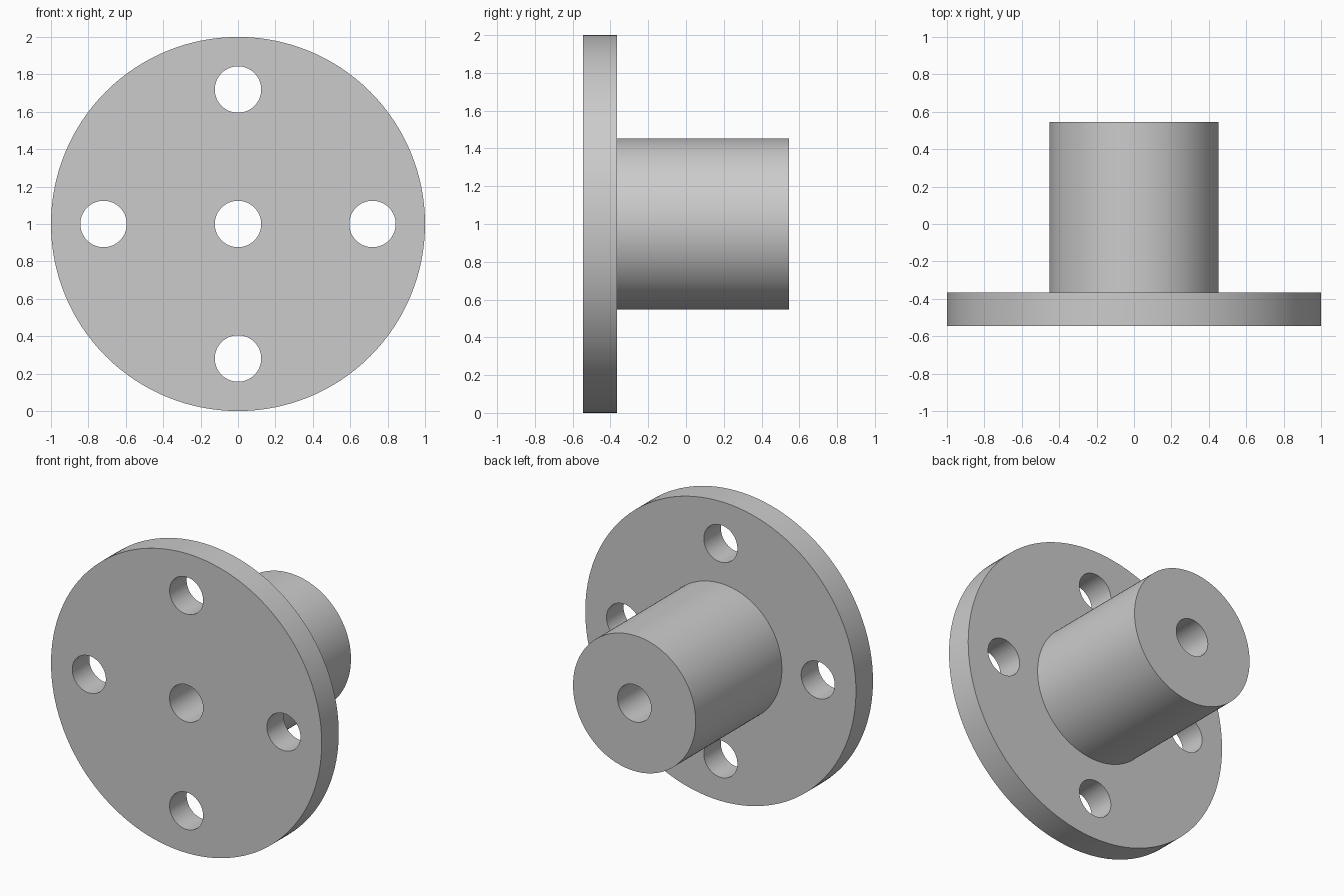
import bpy, bmesh, math
from mathutils import Matrix, Vector

if "Cube" in bpy.data.objects:
    bpy.data.objects.remove(bpy.data.objects["Cube"])

SEGMENTS = 128
AXIS_Z = 1.0
BORE_R, HUB_R, FLANGE_R = 0.124, 0.453, 1.0
FRONT_Y, STEP_Y, BACK_Y = -0.545, -0.365, 0.545
BOLT_CIRCLE_R = 0.719


def make_object(name, bm):
    mesh = bpy.data.meshes.new(name)
    bmesh.ops.recalc_face_normals(bm, faces=bm.faces)
    bm.to_mesh(mesh)
    bm.free()
    obj = bpy.data.objects.new(name, mesh)
    bpy.context.collection.objects.link(obj)
    return obj


# Flange, hub and bore: one stepped profile (radius, y) revolved around y
profile = [(BORE_R, FRONT_Y), (FLANGE_R, FRONT_Y), (FLANGE_R, STEP_Y),
           (HUB_R, STEP_Y), (HUB_R, BACK_Y), (BORE_R, BACK_Y)]
bm = bmesh.new()
verts = [bm.verts.new((0, y, AXIS_Z + r)) for r, y in profile]
edges = [bm.edges.new((verts[i - 1], verts[i])) for i in range(len(verts))]
bmesh.ops.spin(bm, geom=verts + edges, cent=(0, 0, AXIS_Z), axis=(0, 1, 0),
               angle=math.tau, steps=SEGMENTS)
bmesh.ops.remove_doubles(bm, verts=bm.verts, dist=1e-4)
flange = make_object("flanged_hub", bm)

# Four bolt holes through the flange
bm = bmesh.new()
for i in range(4):
    a = i * math.pi / 2
    centre = Vector((BOLT_CIRCLE_R * math.cos(a), (FRONT_Y + STEP_Y) / 2,
                     AXIS_Z + BOLT_CIRCLE_R * math.sin(a)))
    bmesh.ops.create_cone(bm, cap_ends=True, segments=64, radius1=BORE_R,
                          radius2=BORE_R, depth=0.4,
                          matrix=Matrix.Translation(centre) @ Matrix.Rotation(math.pi / 2, 4, 'X'))
cutter = make_object("bolt_hole_cutter", bm)
cutter.hide_render = True

cut = flange.modifiers.new("bolt_holes", 'BOOLEAN')
cut.operation, cut.solver, cut.object = 'DIFFERENCE', 'EXACT', cutter
bpy.context.view_layer.objects.active = flange
flange.select_set(True)
bpy.ops.object.modifier_apply(modifier=cut.name)
bpy.data.objects.remove(cutter)

# Smooth round walls, sharp rims
bpy.ops.object.shade_smooth_by_angle(angle=math.radians(30))
